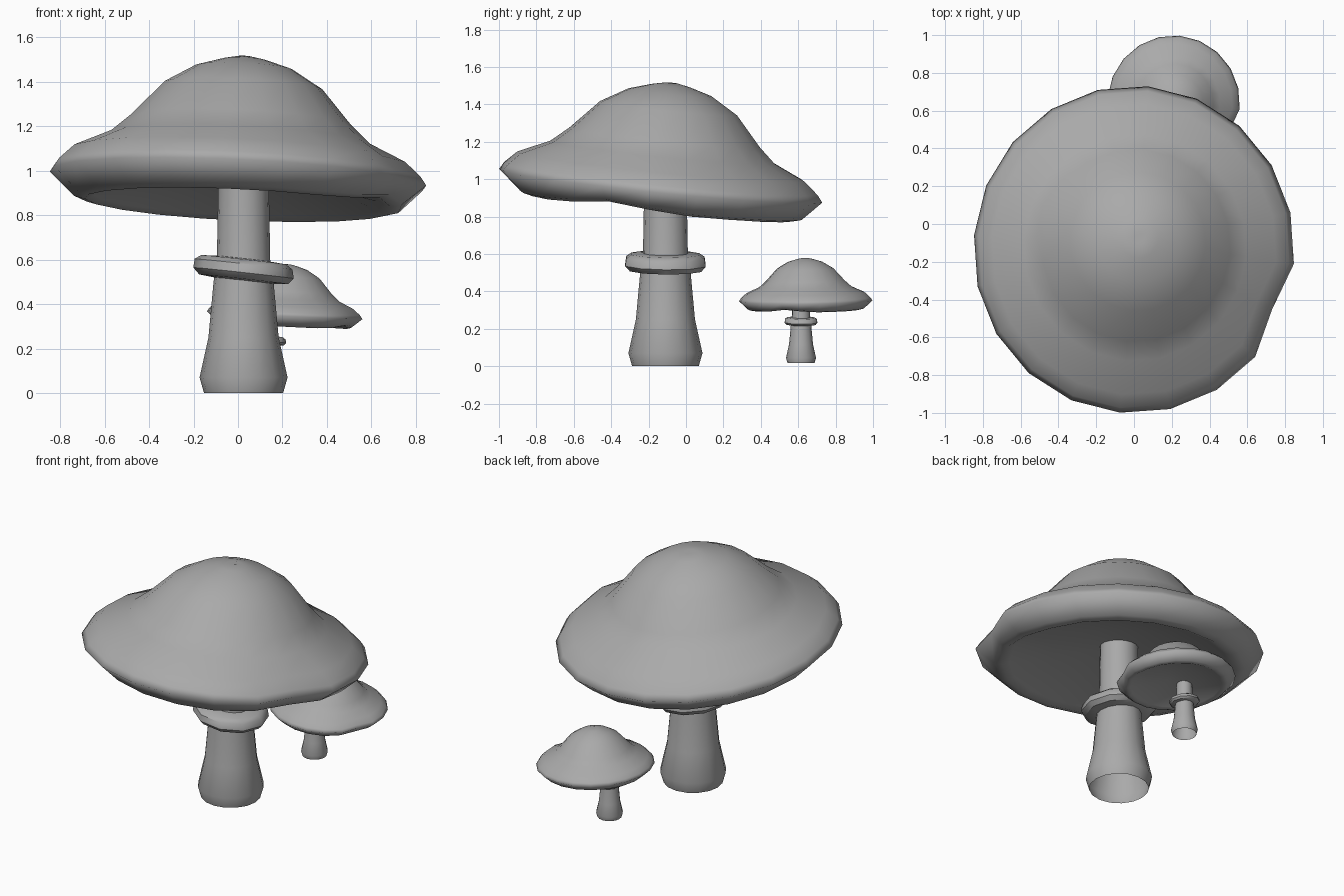
import bpy, bmesh, math

old = bpy.data.objects.get("Cube")
if old:
    bpy.data.objects.remove(old, do_unlink=True)

grey = bpy.data.materials.new("plain_grey")
grey.use_nodes = True
grey.diffuse_color = (0.4, 0.4, 0.4, 1)
bsdf = grey.node_tree.nodes["Principled BSDF"]
bsdf.inputs["Base Color"].default_value = (0.4, 0.4, 0.4, 1)
bsdf.inputs["Roughness"].default_value = 0.8


def lathe(name, profile, sides, phase, place, scale, slope=(0, 0), warp=None, sharp=180):
    """Spin (radius, height) points listed from the bottom up, then shear by slope."""
    bm = bmesh.new()
    rings = []
    for row, (r, z) in enumerate(profile):
        ring = []
        for k in range(sides):
            a = math.radians(phase) + math.tau * k / sides
            x, y, h = r * math.cos(a), r * math.sin(a), z
            if warp:
                x, y, h = warp(x, y, h, row, k)
            h += slope[0] * x + slope[1] * y
            ring.append(bm.verts.new((x * scale, y * scale, h * scale)))
        rings.append(ring)
    for low, high in zip(rings, rings[1:]):
        for k in range(sides):
            n = (k + 1) % sides
            bm.faces.new((low[k], low[n], high[n], high[k]))
    bmesh.ops.remove_doubles(bm, verts=bm.verts, dist=0.0005)
    mesh = bpy.data.meshes.new(name)
    bm.to_mesh(mesh)
    bm.free()
    mesh.materials.append(grey)
    obj = bpy.data.objects.new(name, mesh)
    obj.location = place
    bpy.context.collection.objects.link(obj)
    bpy.ops.object.select_all(action="DESELECT")
    obj.select_set(True)
    bpy.context.view_layer.objects.active = obj
    bpy.ops.object.shade_smooth_by_angle(angle=math.radians(sharp))


# Cap heights are measured from the widest rim
CAP = [(0, 0.01), (0.12, 0.01), (0.4, -0.035), (0.65, -0.1), (0.69, -0.118), (0.74, -0.105),
       (0.85, 0), (0.825, 0.038), (0.755, 0.103), (0.59, 0.18), (0.5, 0.262), (0.36, 0.42),
       (0.22, 0.505), (0.1, 0.542), (0.03, 0.557), (0, 0.55)]
STEM = [(0.178, 0), (0.198, 0.07), (0.158, 0.25), (0.135, 0.5), (0.12, 0.6), (0.113, 0.99)]
RING = [(0.125, 0.505), (0.2, 0.512), (0.226, 0.54), (0.22, 0.58), (0.19, 0.6), (0.115, 0.605)]
LIFT = {3: 0.01, 4: 0.035, 5: 0.015}  # rim corners around the dent


def cap_warp(lean_y):
    def warp(x, y, h, row, k):
        # Dome leans slightly off centre
        lean = max(0, h - 0.1) / 0.46
        x, y = x + 0.03 * lean, y * 1.02 + lean_y * lean
        # The lip is lifted beside one rim corner, which is pushed inward
        if 3 <= row <= 5:
            h += LIFT.get(k, 0)
        if k == 4 and 6 <= row <= 8:
            x, y = x * 0.935, y * 0.935
        return x, y, h
    return warp


def mushroom(prefix, foot, cap_place, scale, cap_scale, cap_slope, lean_y):
    lathe(prefix + "_stem", STEM, 16, 0, foot, scale, sharp=60)
    lathe(prefix + "_stem_ring", RING, 10, 0, foot, scale, slope=(-0.11, -0.01), sharp=45)
    lathe(prefix + "_cap", CAP, 20, -95, cap_place, cap_scale, cap_slope, cap_warp(lean_y))


mushroom("large", (0.025, -0.11, 0), (0, -0.135, 0.965), 1, 1, (-0.046, -0.101), 0.06)
mushroom("small", (0.125, 0.615, 0.016), (0.21, 0.64, 0.35), 0.405, 0.413, (-0.05, 0.01), -0.01)
